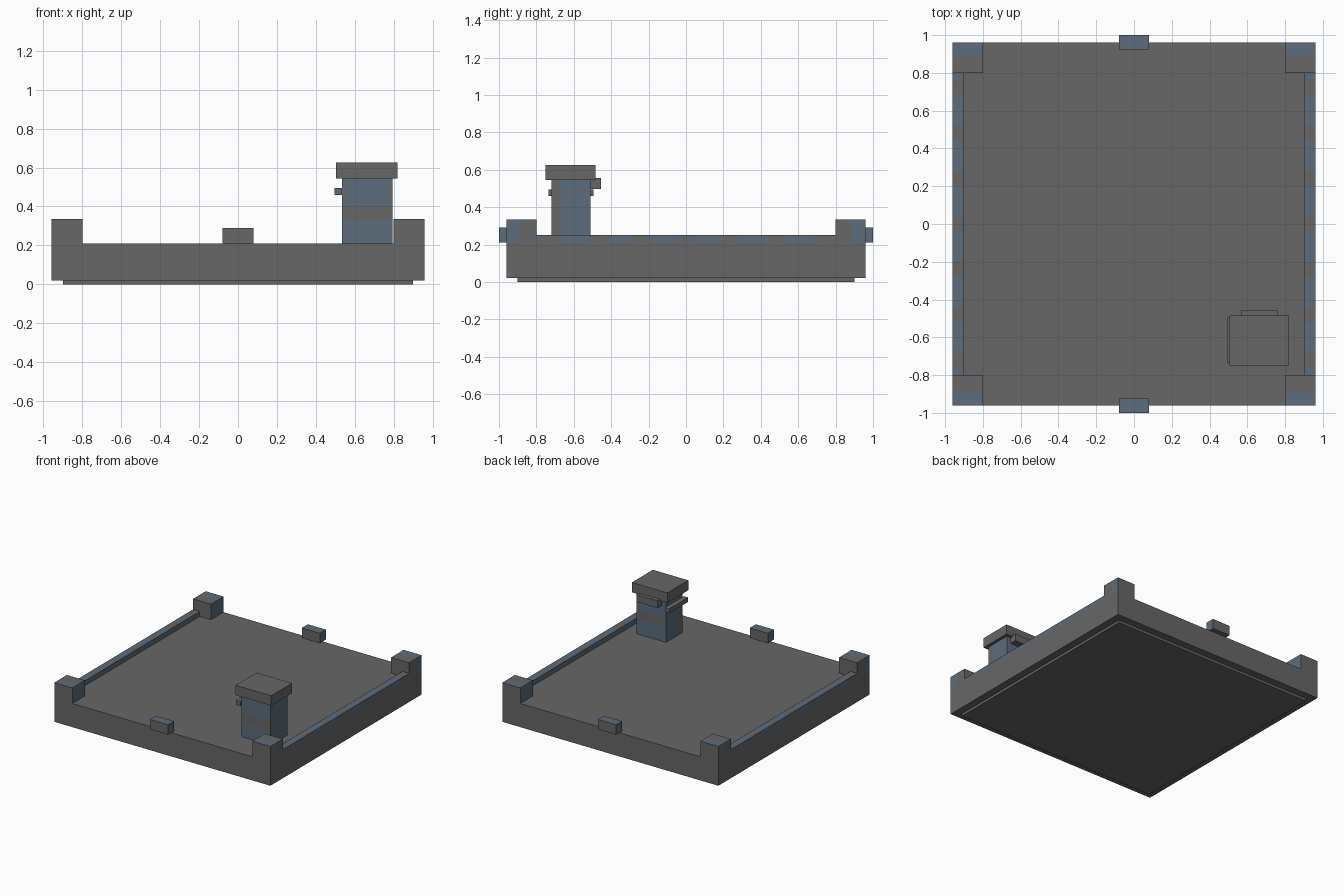
import bpy, bmesh
from mathutils import Vector

if "Cube" in bpy.data.objects:
    bpy.data.objects.remove(bpy.data.objects["Cube"])


def material(name, rgb):
    m = bpy.data.materials.new(name)
    m.diffuse_color = (*rgb, 1)
    m.use_nodes = True
    m.node_tree.nodes["Principled BSDF"].inputs["Base Color"].default_value = m.diffuse_color
    return m


GREY = material("roof grey", (0.135, 0.135, 0.135))
BLUE = material("slate blue", (0.109, 0.153, 0.202))


def box(name, x, y, z, rule=None, cuts=()):
    """Box from ranges; cuts are (axis, value) slices, rule(centre, normal) -> is blue."""
    bm = bmesh.new()
    bmesh.ops.create_cube(bm, size=1)
    for v in bm.verts:
        v.co = Vector([(a + b) / 2 + c * (b - a) for c, (a, b) in zip(v.co, (x, y, z))])
    for axis, value in cuts:
        co, no = Vector((0, 0, 0)), Vector((0, 0, 0))
        co[axis], no[axis] = value, 1
        bmesh.ops.bisect_plane(bm, geom=bm.verts[:] + bm.edges[:] + bm.faces[:],
                               plane_co=co, plane_no=no)
    bm.normal_update()
    for f in bm.faces:
        f.material_index = int(bool(rule and rule(f.calc_center_median(), f.normal)))
    me = bpy.data.meshes.new(name)
    bm.to_mesh(me)
    bm.free()
    me.materials.append(GREY)
    me.materials.append(BLUE)
    ob = bpy.data.objects.new(name, me)
    bpy.context.collection.objects.link(ob)
    return ob


def span(s, a, b):
    return tuple(sorted((s * a, s * b)))


# Roof slab and recessed underside
box("underside", (-0.9, 0.9), (-0.9, 0.9), (0, 0.025))
box("roof_slab", (-0.96, 0.96), (-0.96, 0.96), (0.02, 0.21))

# Side rails with alternating bands
PERIOD, BAND, START = 0.2417, 0.163, 0.04
cuts = []
for k in range(-4, 4):
    for v in (START + k * PERIOD, START + k * PERIOD + BAND):
        if abs(v) < 0.79:
            cuts.append((1, v))


def banded(c, n):
    return abs(n.y) < 0.5 and (c.y - START) % PERIOD < BAND


for s, side in ((-1, "left"), (1, "right")):
    box(side + "_rail", span(s, 0.9, 0.96), (-0.8, 0.8), (0.21, 0.25), banded, cuts)

# Corner posts: blue on the outer half of the top and side faces, and inside
for sx, side in ((-1, "left"), (1, "right")):
    for sy, end in ((-1, "front"), (1, "back")):
        def post_rule(c, n, sx=sx):
            if abs(n.y) > 0.5:
                return False
            return n.x * sx < -0.5 or abs(c.y) > 0.885
        box(end + "_" + side + "_post", span(sx, 0.8, 0.96), span(sy, 0.8, 0.96),
            (0.21, 0.335), post_rule, [(1, sy * 0.885)])

# Small blocks in the middle of the front and back edges
for sy, end in ((-1, "front"), (1, "back")):
    box(end + "_edge_block", (-0.08, 0.08), span(sy, 0.925, 1.0), (0.21, 0.29),
        lambda c, n: abs(n.y) < 0.5 and n.z > -0.5)


# Chimney: horizontal stripe on front and back, vertical strip on the sides
def chimney_rule(c, n):
    if abs(n.y) > 0.5:
        return not 0.33 < c.z < 0.405
    return c.y > -0.67


box("chimney_shaft", (0.535, 0.795), (-0.72, -0.51), (0.21, 0.55), chimney_rule,
    [(2, 0.33), (2, 0.405), (1, -0.67)])
box("chimney_cap", (0.505, 0.82), (-0.75, -0.485), (0.545, 0.625))
box("chimney_left_ledge", (0.495, 0.535), (-0.735, -0.495), (0.46, 0.495))
box("chimney_back_ledge", (0.57, 0.76), (-0.51, -0.455), (0.497, 0.555))
